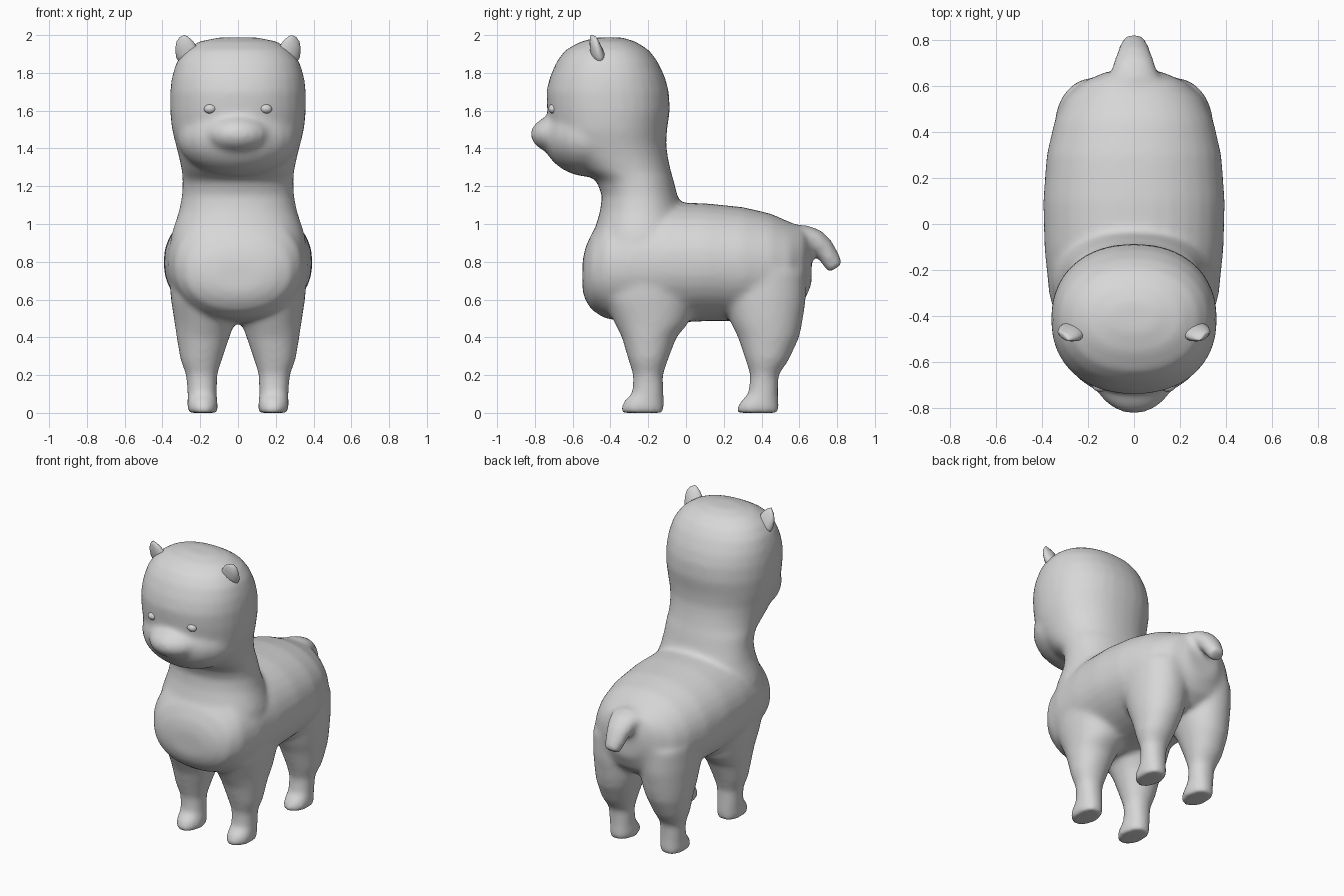
import bpy, bmesh, math
from mathutils import Vector, Matrix

if "Cube" in bpy.data.objects:
    bpy.data.objects.remove(bpy.data.objects["Cube"])

wool = bpy.data.materials.new("light_grey")
wool.diffuse_color = (0.68, 0.68, 0.68, 1)
wool.use_nodes = True
wool.node_tree.nodes["Principled BSDF"].inputs["Base Color"].default_value = wool.diffuse_color


def finish(name, bm):
    bmesh.ops.recalc_face_normals(bm, faces=bm.faces)
    me = bpy.data.meshes.new(name)
    bm.to_mesh(me)
    bm.free()
    ob = bpy.data.objects.new(name, me)
    bpy.context.collection.objects.link(ob)
    me.materials.append(wool)
    for p in me.polygons:
        p.use_smooth = True
    return ob


def loft(name, rings, power=2.2, n=32):
    """rings: (centre, half-axis u, half-axis v), joined as superellipses."""
    bm = bmesh.new()
    loops = []
    for c, u, v in rings:
        loop = []
        for i in range(n):
            a = 2 * math.pi * i / n
            ca, sa = math.cos(a), math.sin(a)
            p = Vector(c) + Vector(u) * math.copysign(abs(ca) ** (2 / power), ca) \
                + Vector(v) * math.copysign(abs(sa) ** (2 / power), sa)
            loop.append(bm.verts.new(p))
        loops.append(loop)
    for a, b in zip(loops, loops[1:]):
        for i in range(n):
            j = (i + 1) % n
            bm.faces.new((a[i], a[j], b[j], b[i]))
    bm.faces.new(loops[0])
    bm.faces.new(loops[-1])
    return finish(name, bm)


def upright(z, x0, x1, y0, y1):
    return ((x0 + x1) / 2, (y0 + y1) / 2, z), ((x1 - x0) / 2, 0, 0), (0, (y1 - y0) / 2, 0)


def blob(name, loc, size, tilt=0):
    bm = bmesh.new()
    bmesh.ops.create_uvsphere(bm, u_segments=24, v_segments=14, radius=1)
    m = Matrix.Translation(loc) @ Matrix.Rotation(tilt, 4, 'Y') @ Matrix.Diagonal((*size, 1))
    bmesh.ops.transform(bm, matrix=m, verts=bm.verts)
    return finish(name, bm)


# torso: y, bottom z, top z, half width
torso = [(-.548, .65, .8, .12), (-.535, .60, .87, .2), (-.5, .545, .95, .28),
         (-.43, .50, 1.05, .335), (-.3, .48, 1.1, .37), (-.1, .475, 1.115, .39),
         (.1, .485, 1.11, .395), (.3, .485, 1.09, .38), (.45, .5, 1.055, .345),
         (.55, .52, 1.01, .3), (.62, .58, .985, .22), (.665, .68, .93, .11)]
body = loft("body", [((0, y, (a + b) / 2), (w, 0, 0), (0, 0, (b - a) / 2))
                     for y, a, b, w in torso], 2.15)
parts = [body]

# neck and head: z, front y, back y, half width
head = [(.8, -.52, .03, .37), (.95, -.49, .01, .352), (1.07, -.455, -.02, .312),
        (1.15, -.445, -.045, .297), (1.23, -.475, -.065, .294), (1.28, -.56, -.08, .298),
        (1.35, -.64, -.095, .312), (1.42, -.69, -.105, .33), (1.5, -.72, -.1, .35),
        (1.6, -.735, -.085, .36), (1.7, -.74, -.09, .36), (1.78, -.72, -.112, .35),
        (1.86, -.685, -.15, .325), (1.92, -.64, -.195, .28), (1.965, -.56, -.265, .21),
        (1.988, -.47, -.34, .1)]
parts.append(loft("head", [upright(z, -w, w, a, b) for z, a, b, w in head]))
parts.append(blob("cheeks", (0, -.5, 1.46), (.325, .26, .212)))
parts.append(blob("muzzle", (0, -.62, 1.475), (.19, .205, .115)))

# legs: z, inner x, outer x, front y, back y
front = [(0, .11, .265, -.345, -.115), (.03, .105, .27, -.345, -.115),
         (.07, .11, .268, -.325, -.115), (.1, .112, .268, -.285, -.118),
         (.2, .11, .275, -.28, -.122), (.28, .085, .305, -.305, -.095),
         (.4, .045, .325, -.34, -.05), (.47, .02, .335, -.375, .01),
         (.6, .0, .355, -.44, .06), (.72, .0, .365, -.42, .06)]
back = [(0, .11, .265, .27, .495), (.03, .105, .27, .27, .495),
        (.07, .11, .268, .295, .49), (.1, .112, .268, .33, .488),
        (.2, .11, .275, .34, .49), (.28, .085, .305, .315, .545),
        (.4, .045, .325, .275, .6), (.47, .02, .335, .24, .615),
        (.6, .0, .345, .19, .635), (.75, .0, .345, .19, .635)]
for label, rows in (("front_leg", front), ("back_leg", back)):
    for s in (-1, 1):
        parts.append(loft(label, [upright(z, s * a, s * b, c, d) for z, a, b, c, d in rows], 2.1))

# tail: y, z, direction angle, half width, half thickness
tail = [(.52, .93, 0, .11, .06), (.63, .94, -10, .105, .055), (.685, .915, -32, .095, .06),
        (.728, .872, -48, .08, .058), (.765, .815, -55, .065, .053), (.793, .765, -58, .05, .045)]
parts.append(loft("tail", [((0, y, z), (w, 0, 0),
                            (0, -t * math.sin(math.radians(a)), t * math.cos(math.radians(a))))
                           for y, z, a, w, t in tail], 2))

# fuse the fleece into one soft surface
bpy.ops.object.select_all(action='DESELECT')
for p in parts:
    p.select_set(True)
bpy.context.view_layer.objects.active = body
bpy.ops.object.join()
fuse = body.modifiers.new("fuse", 'REMESH')
fuse.mode = 'VOXEL'
fuse.voxel_size = .016
fuse.use_smooth_shade = True
soft = body.modifiers.new("soften", 'SMOOTH')
soft.factor = .5
soft.iterations = 14
for m in ("fuse", "soften"):
    bpy.ops.object.modifier_apply(modifier=m)

# ears: flat, leaning outwards and pointed; eyes: small lens shapes
for s in (-1, 1):
    loft("ear", [((s * x, y, z), (w * .9, .012 * s, -s * w * .45), (0, t, 0))
                 for x, y, z, w, t in ((.25, -.46, 1.86, .055, .036), (.272, -.47, 1.91, .062, .036),
                                       (.287, -.48, 1.95, .05, .028), (.297, -.487, 1.98, .032, .018),
                                       (.298, -.49, 1.995, .012, .008))], 2, 16)
    blob("eye", (s * .147, -.703, 1.61), (.033, .026, .025), s * .1)
